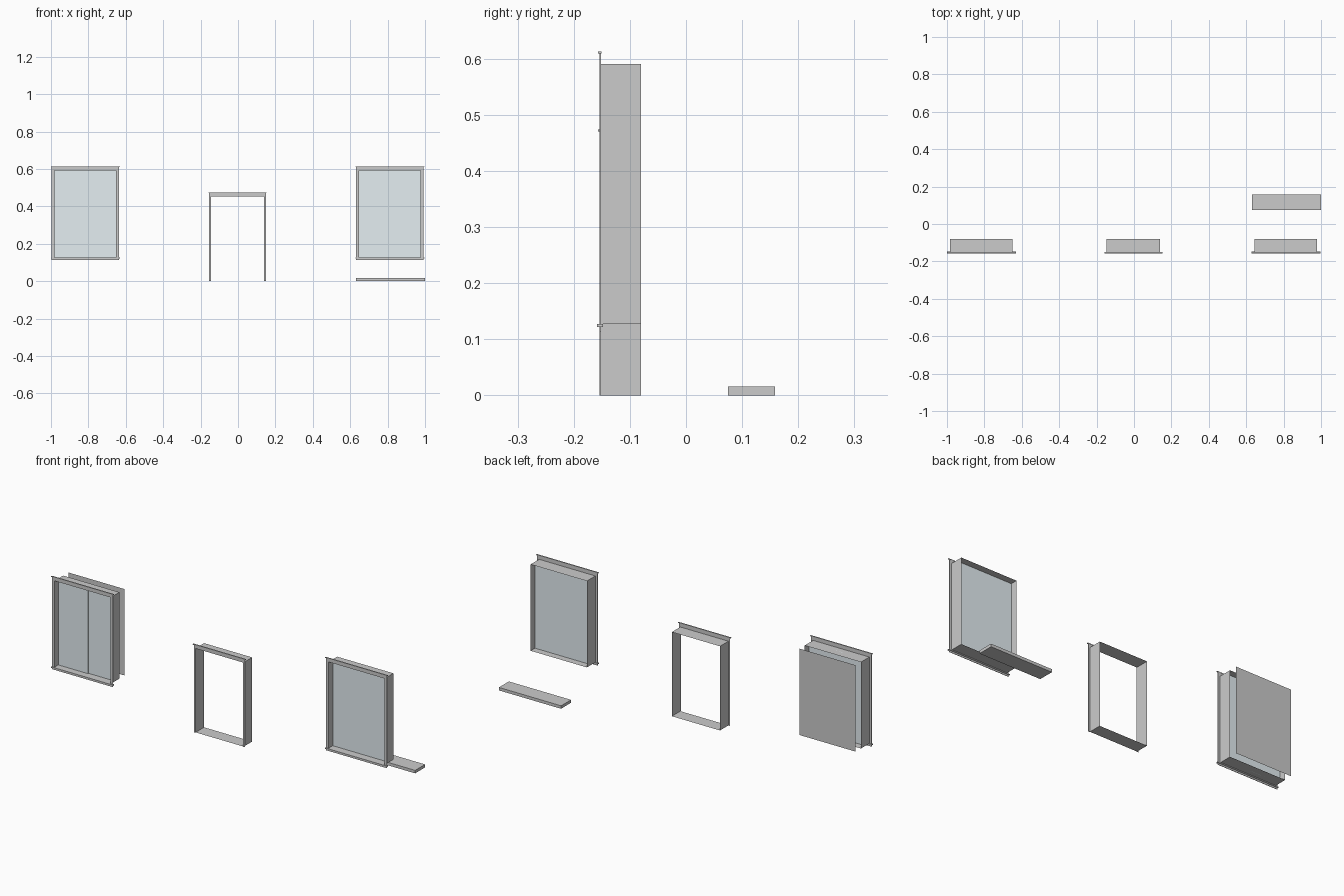
import bpy, bmesh

if "Cube" in bpy.data.objects:
    bpy.data.objects.remove(bpy.data.objects["Cube"])

FRONT, FACE, BACK = -0.154, -0.1515, -0.08


def finish(name, bm, mat=None):
    bmesh.ops.recalc_face_normals(bm, faces=bm.faces)
    me = bpy.data.meshes.new(name)
    bm.to_mesh(me)
    bm.free()
    ob = bpy.data.objects.new(name, me)
    bpy.context.collection.objects.link(ob)
    if mat:
        me.materials.append(mat)
    return ob


def add_box(bm, x0, x1, y0, y1, z0, z1):
    vs = bmesh.ops.create_cube(bm, size=1)["verts"]
    for v in vs:
        v.co.x = x0 if v.co.x < 0 else x1
        v.co.y = y0 if v.co.y < 0 else y1
        v.co.z = z0 if v.co.z < 0 else z1


def box(name, *dims, mat=None):
    bm = bmesh.new()
    add_box(bm, *dims)
    return finish(name, bm, mat)


def sheet(name, x0, x1, y, z0, z1, mat=None):
    bm = bmesh.new()
    bm.faces.new([bm.verts.new(c) for c in
                  ((x0, y, z0), (x1, y, z0), (x1, y, z1), (x0, y, z1))])
    return finish(name, bm, mat)


def opening(name, cx, half, z0, z1, trim, head):
    # jamb lining: open rectangular tube through the wall
    bm = bmesh.new()
    loops = [[bm.verts.new((cx + sx * half, y, z)) for sx, z in
              ((-1, z0), (1, z0), (1, z1), (-1, z1))] for y in (FACE, BACK)]
    for i in range(4):
        j = (i + 1) % 4
        bm.faces.new((loops[0][i], loops[0][j], loops[1][j], loops[1][i]))
    finish(name + "_lining", bm)
    # side casings
    for side, s in (("left", -1), ("right", 1)):
        xs = sorted((cx + s * (half - 0.002), cx + s * trim))
        box(f"{name}_{side}_casing", *xs, FRONT, FACE, z0, z1)
    # head casing with a small drip cap
    box(name + "_head_casing", cx - trim, cx + trim, FRONT, FACE, z1, head)
    box(name + "_drip_cap", cx - trim - 0.004, cx + trim + 0.004,
        -0.157, -0.151, head - 0.004, head)


def window(name, cx):
    opening(name, cx, 0.167, 0.127, 0.591, 0.180, 0.613)
    # sill and apron
    box(name + "_sill", cx - 0.184, cx + 0.184, -0.159, -0.148, 0.122, 0.127)
    box(name + "_apron", cx - 0.180, cx + 0.180, FRONT, FACE, 0.113, 0.122)


glass = bpy.data.materials.new("glass")
glass.diffuse_color = (0.78, 0.86, 0.89, 1)
glass.use_nodes = True
glass.node_tree.nodes["Principled BSDF"].inputs["Base Color"].default_value = glass.diffuse_color

# left window: two sliding panes and a loose blind sheet behind
LX, RX = -0.816, 0.812
window("left_window", LX)
box("left_pane", LX - 0.167, LX + 0.010, -0.121, -0.118, 0.127, 0.591, mat=glass)
sheet("right_pane", LX, LX + 0.167, -0.116, 0.127, 0.591, glass)
sheet("blind", LX - 0.167, LX + 0.167, -0.036, 0.127, 0.591)

# right window: one pane
window("right_window", RX)
sheet("single_pane", RX - 0.167, RX + 0.167, -0.117, 0.127, 0.591, glass)

# doorway
opening("doorway", -0.003, 0.143, 0.0, 0.452, 0.152, 0.474)

# loose board on the ground
box("loose_board", 0.631, 1.0, 0.075, 0.159, 0.0, 0.016)
